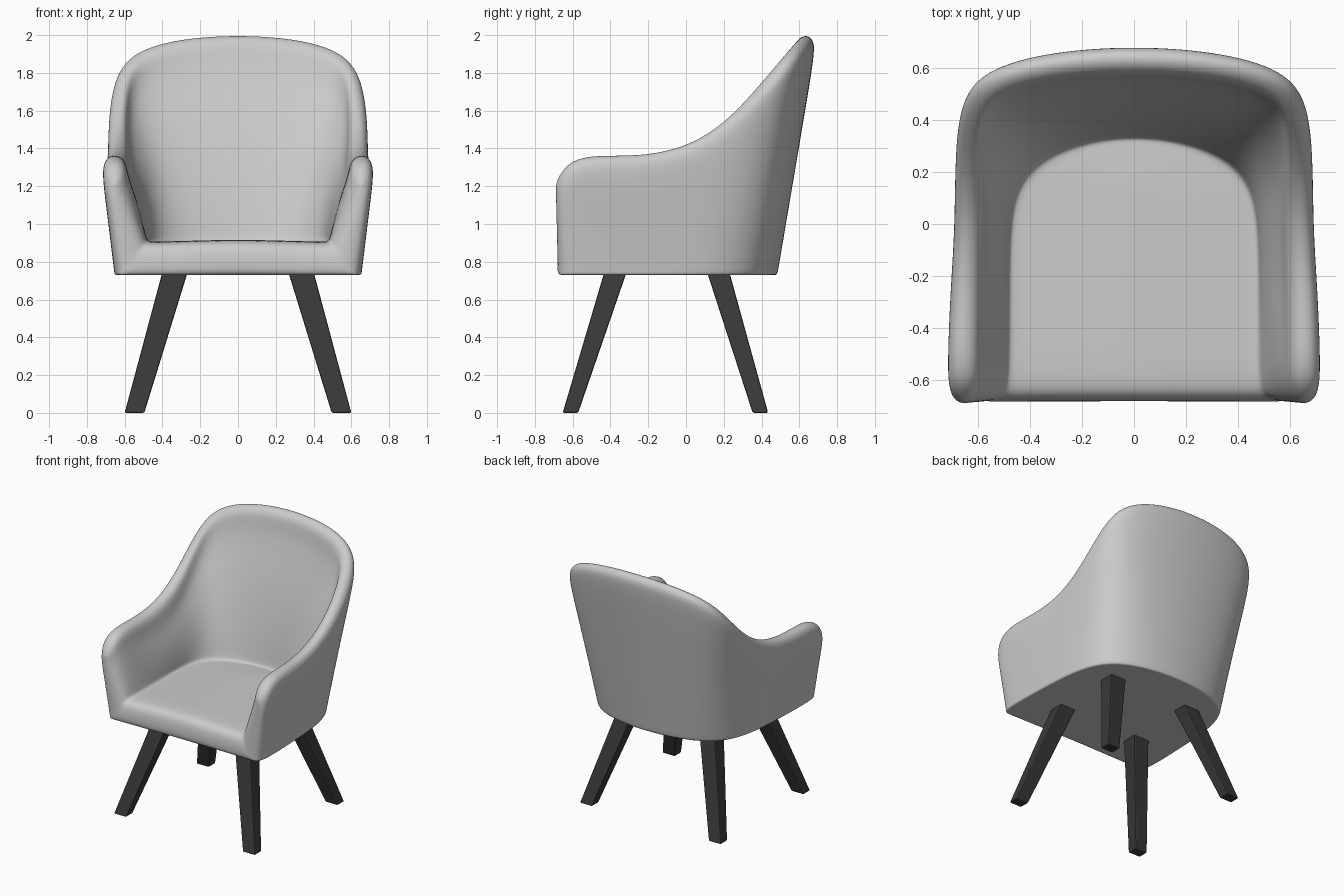
import bpy, bmesh
from mathutils import Vector as V

if "Cube" in bpy.data.objects:
    bpy.data.objects.remove(bpy.data.objects["Cube"])

Z_BOTTOM, Z_SEAT = 0.73, 0.905

# Stations run from the front of the right arm to the middle of the back:
# outer bottom x,y | seat edge x,y | rim x,y,z | rim thickness | centre-line y | inner padding
STATIONS = [
    (.615, -.683, .50, -.682, .652, -.690, 1.22, .07, -.682, 0),
    (.652, -.625, .48, -.585, .653, -.632, 1.325, .13, -.59, 0),
    (.655, -.48, .48, -.44, .652, -.51, 1.368, .135, -.44, .005),
    (.648, -.25, .48, -.25, .645, -.27, 1.36, .13, -.25, .015),
    (.637, -.03, .48, -.03, .63, -.02, 1.40, .125, -.08, .022),
    (.61, .17, .46, .12, .635, .20, 1.53, .12, .0, .028),
    (.535, .33, .395, .22, .63, .40, 1.75, .125, .05, .03),
    (.39, .427, .285, .287, .570, .535, 1.905, .125, .09, .03),
    (.20, .474, .145, .328, .335, .606, 1.984, .125, .12, .03),
    (0, .488, 0, .340, 0, .630, 2.008, .125, .15, .03),
]


def profile(bx, by, sx, sy, rx, ry, rz, t, cy, pad):
    """Section from underside centre, up the outside, over the rim, down to seat centre."""
    z_seat = .888 if cy < -.65 else Z_SEAT
    bottom, seat, rim = V((bx, by, Z_BOTTOM)), V((sx, sy, z_seat)), V((rx, ry, rz))
    under_mid, seat_mid = V((0, cy, Z_BOTTOM)), V((0, cy, z_seat + .013))
    n = V((bx - sx, by - sy, 0))
    if cy < -.04:
        n = V((1, 0, 0))
    n.normalize()
    # The back's rim falls away more gently on the inside
    drop = 1 + pad * 30
    over = [rim + n * t * a + V((0, 0, h)) for a, h in
            ((.5, -.09), (.43, -.028), (.19, 0),
             (-.16, -.012 * (drop - 1)), (-.42, -.028 * drop), (-.52, -.09 * drop))]
    pts = [bottom.lerp(under_mid, f) for f in (1, .5, .07, 0)]
    pts += [bottom.lerp(over[0], f) for f in (.07, .35, .7)]
    pts += over
    pts += [seat.lerp(over[-1], f) - n * pad * k
            for f, k in ((.7, .9), (.38, 1), (.1, .4))]
    pts += [seat.lerp(seat_mid, f) for f in (0, .12, .5, 1)]
    return pts


def finish(name, bm):
    me = bpy.data.meshes.new(name)
    bm.to_mesh(me)
    bm.free()
    ob = bpy.data.objects.new(name, me)
    bpy.context.collection.objects.link(ob)
    return ob


# Upholstered shell: seat, arms and back in one cage
bm = bmesh.new()
grid = [[bm.verts.new(p) for p in profile(*s)] for s in STATIONS]
last, n = len(grid) - 1, len(grid[0])
for i in range(last):
    for j in range(n - 1):
        q = [grid[i][j], grid[i + 1][j], grid[i + 1][j + 1], grid[i][j + 1]]
        if i == last - 1:
            q = [v for v in q if v not in (grid[last][0], grid[last][-1])]
        bm.faces.new(q)
# Front face of the arms and seat
for j in range(n // 2 - 1):
    bm.faces.new([grid[0][k] for k in (j, j + 1, n - 2 - j, n - 1 - j)])
for k in (0, -1):
    bm.verts.remove(grid[last][k])
# Firm lower edge
crease = bm.edges.layers.float.new('crease_edge')
pairs = [(grid[i][3], grid[i + 1][3]) for i in range(last)]
pairs += [(grid[0][j], grid[0][j + 1]) for j in range(3)]
for a, b in pairs:
    bm.edges.get((a, b))[crease] = 0.3
for f in bm.faces:
    f.smooth = True
shell = finish("upholstered_shell", bm)
mir = shell.modifiers.new("mirror", 'MIRROR')
mir.use_clip = True
sub = shell.modifiers.new("smooth", 'SUBSURF')
sub.levels = sub.render_levels = 3

# Splayed, tapered legs
dark = bpy.data.materials.new("dark_wood")
dark.diffuse_color = (0.04, 0.04, 0.04, 1)
dark.use_nodes = True
dark.node_tree.nodes["Principled BSDF"].inputs["Base Color"].default_value = dark.diffuse_color


def leg(name, side, top_y, foot_y):
    bm = bmesh.new()
    bmesh.ops.create_cube(bm, size=2)
    for v in bm.verts:
        if v.co.z > 0:
            v.co = V((side * .335 + v.co.x * .067, top_y + v.co.y * .059, .74))
        else:
            v.co = V((side * .548 + v.co.x * .052, foot_y + v.co.y * .041, 0))
    ob = finish(name, bm)
    ob.data.materials.append(dark)
    bev = ob.modifiers.new("soft_edges", 'BEVEL')
    bev.width, bev.segments = .008, 2


for side, label in ((-1, "left"), (1, "right")):
    leg("front_leg_" + label, side, -.375, -.612)
    leg("back_leg_" + label, side, .172, .394)
